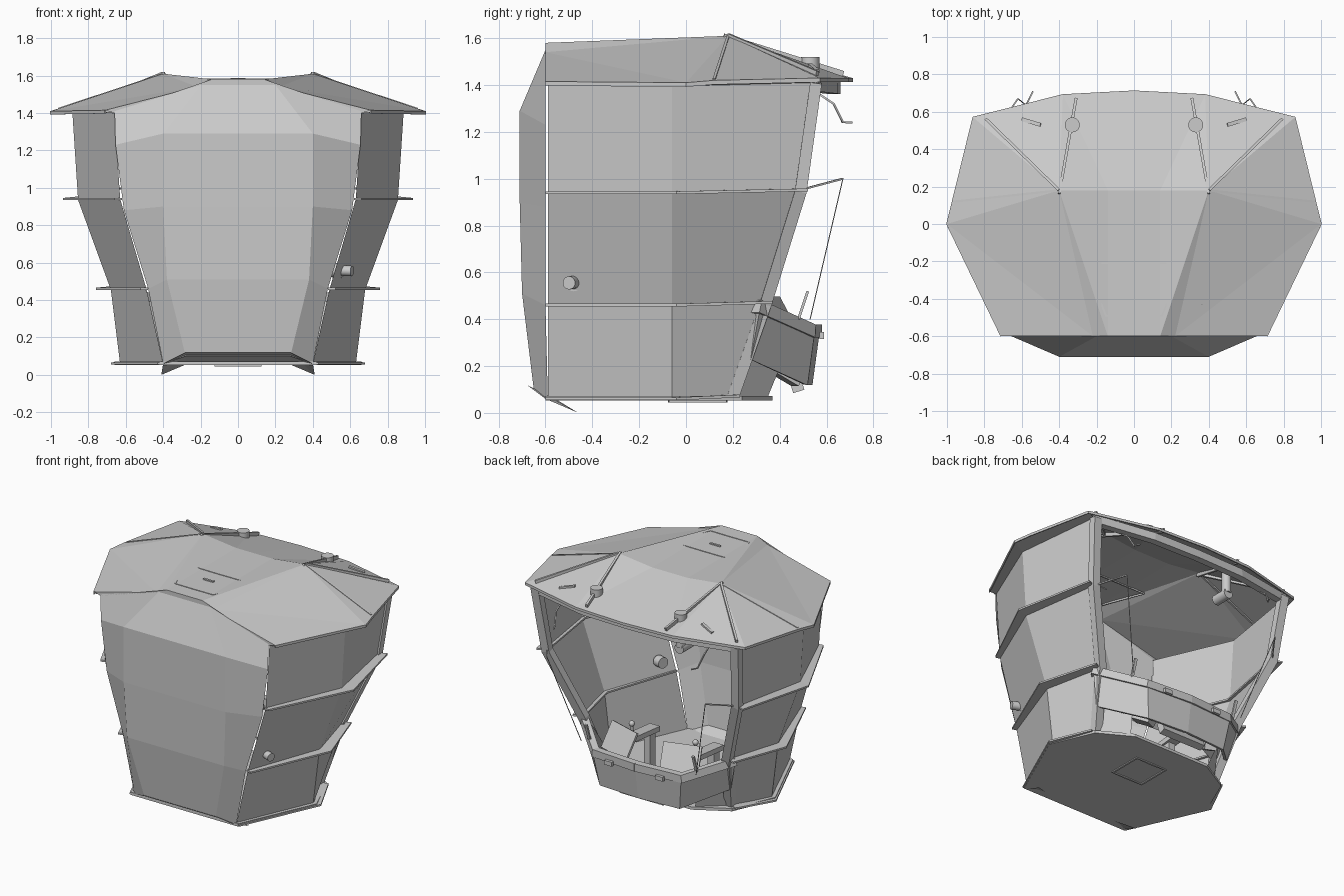
import bpy, bmesh, math
from mathutils import Vector

if "Cube" in bpy.data.objects:
    bpy.data.objects.remove(bpy.data.objects["Cube"])


def mesh(name, verts, faces, mirror=True, thick=0.0):
    me = bpy.data.meshes.new(name)
    me.from_pydata(verts, [], faces)
    bm = bmesh.new()
    bm.from_mesh(me)
    bmesh.ops.recalc_face_normals(bm, faces=bm.faces)
    bm.to_mesh(me)
    bm.free()
    ob = bpy.data.objects.new(name, me)
    bpy.context.collection.objects.link(ob)
    if mirror:
        m = ob.modifiers.new("mirror", 'MIRROR')
        m.use_clip = True
    if thick:
        s = ob.modifiers.new("thickness", 'SOLIDIFY')
        s.thickness = thick
        s.offset = 0
    return ob


def strip(name, a, b, **kw):
    """Quads joining two rows of points."""
    n = len(a)
    return mesh(name, list(a) + list(b),
                [(i, i + 1, n + i + 1, n + i) for i in range(n - 1)], **kw)


def beam(name, path, w, h, mirror=True):
    """Rectangular bar swept along a path, w sideways and h upward."""
    pts = [Vector(p) for p in path]
    verts, faces = [], []
    for i, p in enumerate(pts):
        d = (pts[min(i + 1, len(pts) - 1)] - pts[max(i - 1, 0)]).normalized()
        ref = Vector((0, 0, 1)) if abs(d.z) < 0.9 else Vector((0, 1, 0))
        s = d.cross(ref).normalized()
        u = s.cross(d)
        verts += [p + s * a * w / 2 + u * b * h / 2 for a, b in ((-1, -1), (1, -1), (1, 1), (-1, 1))]
    for i in range(len(pts) - 1):
        for k in range(4):
            j = (k + 1) % 4
            faces.append((i * 4 + k, i * 4 + j, i * 4 + 4 + j, i * 4 + 4 + k))
    e = len(verts) - 4
    faces += [(3, 2, 1, 0), (e, e + 1, e + 2, e + 3)]
    return mesh(name, verts, faces, mirror)


def cyl(name, a, b, r, r2=None):
    a, b = Vector(a), Vector(b)
    bpy.ops.mesh.primitive_cone_add(vertices=20, radius1=r, radius2=r2 or r, depth=(b - a).length,
                                    location=(a + b) / 2)
    ob = bpy.context.object
    ob.rotation_euler = (b - a).to_track_quat('Z', 'Y').to_euler()
    ob.name = name
    bpy.ops.object.shade_smooth_by_angle()
    return ob


def box(name, loc, size, rot=(0, 0, 0)):
    bpy.ops.mesh.primitive_cube_add(size=1, location=loc, rotation=rot)
    ob = bpy.context.object
    ob.name = name
    ob.scale = size
    return ob


# side walls: height, rear x, middle x, front x, front y
levels = [(.06, .40, .63, .50, .20), (.46, .49, .68, .58, .34),
          (.94, .63, .855, .76, .49), (1.40, .66, .885, .80, .555)]
rear = [(r, -.59, z) for z, r, m, f, y in levels]
mid = [(m, -.06, z - .005) for z, r, m, f, y in levels]
front = [(f, y, z + .01) for z, r, m, f, y in levels]
strip("side_wall_rear", rear, mid)
strip("side_wall_front", mid, front)

# outward flanges between wall tiers
for (z, r, m, f, y), nm in zip(levels[:3], ("bottom", "lower", "upper")):
    k = .05 if nm == "bottom" else .08
    strip(nm + "_flange",
          [(r - .01, -.59, z), (m - .02, -.06, z), (f - .02, y, z + .012)],
          [(r + .03, -.60, z), (m + k, -.04, z), (f + .05, y + .03, z + .012)], thick=.012)
strip("roof_soffit", [rear[3], mid[3], front[3]],
      [(.71, -.60, 1.405), (1.0, 0, 1.405), (.86, .57, 1.42)])

# front pillars
beam("front_pillar", [(x - .015, y, z) for x, y, z in front], .06, .05)

# rear shell, faceted
edge = [(.40, -.59, .06), (.48, -.6, .46), (.61, -.6, .88), (.655, -.6, 1.23), (.66, -.6, 1.41)]
inner = [(.28, -.65, .10), (.38, -.70, .51), (.40, -.71, .90), (.40, -.71, 1.29), (.20, -.60, 1.55)]
strip("rear_shell_side", edge, inner)
strip("rear_shell_centre", inner, [(0, y, z) for x, y, z in inner])
mesh("rear_bottom_flap", [(0, -.68, .12), (.28, -.68, .12), (.28, -.55, .055), (0, -.55, .055),
                          (.41, -.46, 0), (.40, -.6, .06)],
     [(0, 1, 2, 3), (1, 4, 2), (1, 5, 4)])

# roof: rear edge, ridge peak, rim
R = [(0, -.6, 1.58), (.14, -.6, 1.58), (.22, -.6, 1.54), (.71, -.6, 1.415), (1, 0, 1.41),
     (.97, .12, 1.42), (.86, .57, 1.43), (.38, .69, 1.43), (0, .71, 1.43),
     (.40, .18, 1.61), (.14, .18, 1.58), (0, .18, 1.58)]
mesh("roof", R, [(0, 1, 10, 11), (1, 9, 10), (1, 2, 9), (2, 3, 4), (2, 4, 9), (9, 4, 5),
                 (9, 5, 6), (9, 6, 7), (9, 7, 10), (10, 7, 8, 11)])
mesh("roof_rear_gable", [(0, -.6, 1.55), (.2, -.6, 1.55), (.66, -.6, 1.4), R[3], R[2], R[1], R[0]],
     [(0, 1, 5, 6), (1, 2, 3, 4, 5)])
rim = R[3:9]
strip("roof_rim", rim, [(x, y, z - .018) for x, y, z in rim], thick=.008)

# roof ribs and hatch outline
beam("roof_rib_front", [(.40, .16, 1.605), (.31, .67, 1.445)], .015, .03)
beam("roof_rib_corner", [(.40, .18, 1.605), (.79, .56, 1.445)], .015, .03)
beam("roof_rib_side", [(.40, .18, 1.605), (.96, .12, 1.42)], .012, .015)
beam("roof_hatch_edge", [(0, -.49, 1.578), (.15, -.49, 1.578), (.26, -.21, 1.578), (0, -.21, 1.578)],
     .01, .012)
box("roof_hatch_handle", (0, -.33, 1.582), (.08, .015, .012))

# roof cylinders, vent ring, hanging periscope
for s in (-1, 1):
    cyl("roof_post", (.33 * s, .53, 1.45), (.33 * s, .53, 1.52), .04)
    beam("corner_slot", [(.5 * s, .53, 1.485), (.6 * s, .56, 1.46)], .02, .012, False)
bpy.ops.mesh.primitive_torus_add(major_radius=.033, minor_radius=.008, major_segments=20,
                                 minor_segments=8, location=(.37, -.40, 1.515), rotation=(0, .3, 0))
bpy.context.object.name = "roof_vent_ring"
cyl("roof_vent_core", (.37, -.4, 1.48), (.373, -.4, 1.51), .03)
cyl("periscope_tube", (-.33, .53, 1.45), (-.33, .53, 1.28), .03)
cyl("periscope_eye", (-.33, .55, 1.27), (-.33, .43, 1.27), .035)

# exhaust stub on right wall
cyl("wall_pipe", (.50, -.46, .56), (.61, -.50, .555), .028)
cyl("wall_pipe_collar", (.50, -.46, .56), (.555, -.48, .557), .038)

# front header below roof and small hanging wire
beam("front_header", [(.80, .54, 1.40), (.36, .625, 1.39), (0, .635, 1.39)], .05, .055)
beam("header_wire", [(.58, .57, 1.36), (.58, .63, 1.32), (.56, .67, 1.24), (.54, .71, 1.24)], .008, .008)

# front sill beam with apron panels
beam("sill_beam", [(.60, .30, .455), (.34, .53, .35), (0, .555, .35)], .05, .055)
strip("apron_panel", [(.60, .31, .45), (.34, .54, .34), (0, .56, .34)],
      [(.54, .27, .23), (.31, .51, .12), (0, .53, .12)], thick=.02)
strip("apron_inner", [(.56, .29, .43), (.32, .50, .33), (0, .52, .33)],
      [(.51, .22, .20), (.28, .35, .18), (0, .36, .18)])
strip("corner_skirt", [(.50, .20, .07), (.50, .20, .24)], [(.32, .35, .07), (.36, .42, .24)])
box("lower_step", (0, .47, .13), (.34, .05, .08), (.3, 0, 0))
for s in (-1, 1):
    box("lower_bracket", (.27 * s, .42, .17), (.08, .14, .05), (-.5, 0, .4 * s))
    box("sill_latch", (.2 * s, .58, .33), (.06, .02, .03))

# floor plate and belly hatch
fl = [(0, -.6), (.42, -.6), (.66, -.06), (.53, .24), (.30, .37), (0, .37)]
mesh("floor_plate", [(x, y, .062) for x, y in fl], [tuple(range(6))], thick=.02)
beam("belly_hatch_frame", [(0, -.07, .05), (.12, -.07, .05), (.12, .17, .05), (0, .17, .05)], .015, .01)

# cab interior: screens, arm consoles, control sticks
for s in (-1, 1):
    box("control_screen", (.24 * s, .40, .41), (.26, .015, .19), (.5, 0, -.3 * s))
    box("arm_console", (.25 * s, .14, .36), (.08, .30, .035), (.1, 0, 0))
    box("arm_console_post", (.25 * s, .05, .21), (.05, .06, .28))
    cyl("control_stick", (.25 * s, .24, .37), (.25 * s, .25, .46), .01)
    bpy.ops.mesh.primitive_uv_sphere_add(segments=12, ring_count=8, radius=.02,
                                         location=(.25 * s, .25, .47))
    bpy.context.object.name = "stick_knob"
    bpy.ops.object.shade_smooth()

# front aerial and guide wire
beam("aerial_arm", [(.74, .50, .955), (.62, .67, 1.0)], .008, .008)
beam("aerial_wire", [(.62, .67, 1.0), (.45, .53, .40)], .004, .004)
beam("sill_rod", [(.42, .48, .40), (.42, .52, .52)], .02, .012)
